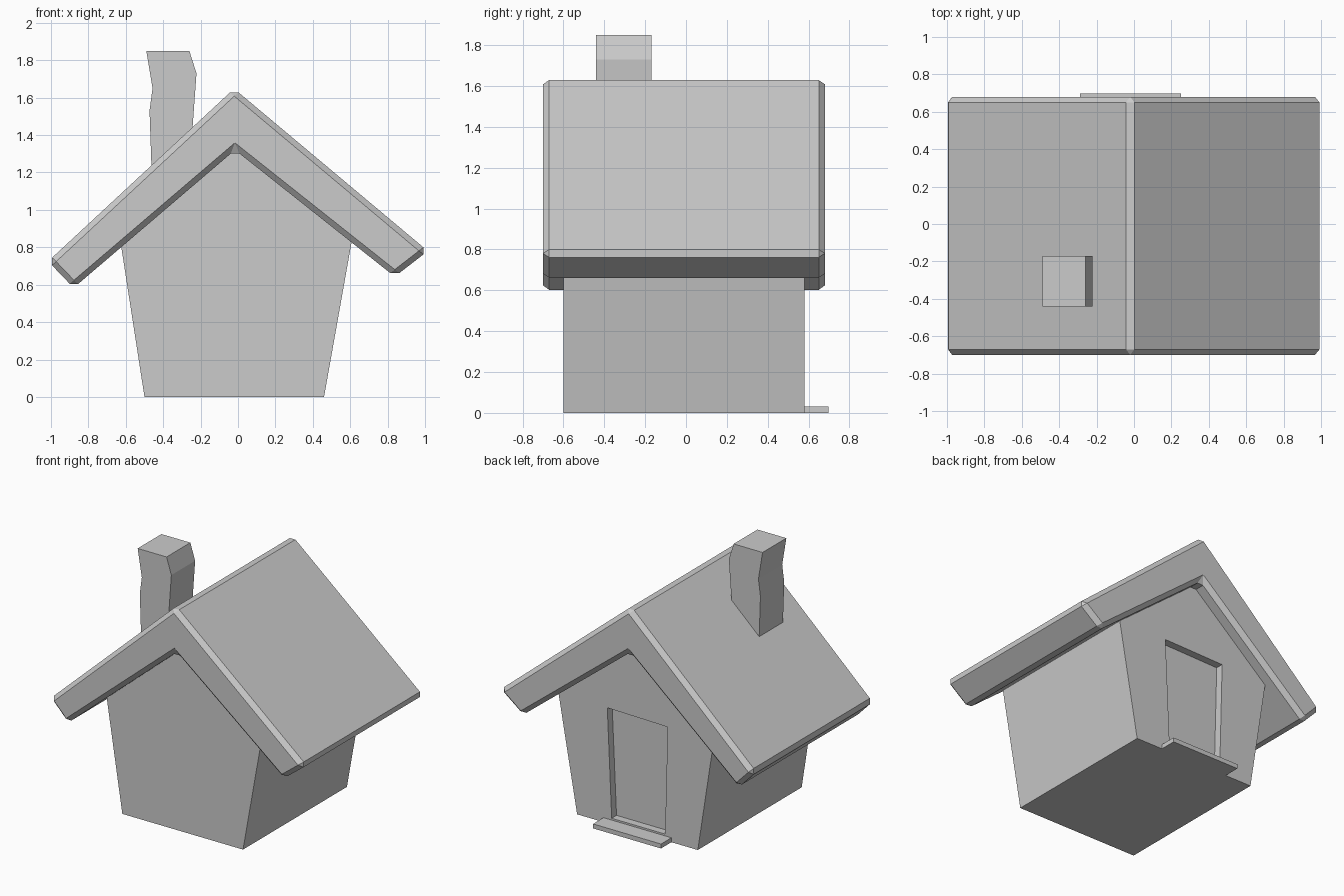
import bpy
import bmesh

cube = bpy.data.objects.get("Cube")
if cube:
    bpy.data.objects.remove(cube, do_unlink=True)

grey = bpy.data.materials.new("plain grey")
grey.use_nodes = True
colour = (0.6, 0.6, 0.6, 1)
grey.diffuse_color = colour
grey.node_tree.nodes["Principled BSDF"].inputs["Base Color"].default_value = colour


def prism(name, profile, y0, y1):
    """Extrude an (x, z) outline from y0 to y1."""
    bm = bmesh.new()
    face = bm.faces.new([bm.verts.new((x, y0, z)) for x, z in profile])
    grown = bmesh.ops.extrude_face_region(bm, geom=[face])["geom"]
    verts = [v for v in grown if isinstance(v, bmesh.types.BMVert)]
    bmesh.ops.translate(bm, vec=(0, y1 - y0, 0), verts=verts)
    bmesh.ops.recalc_face_normals(bm, faces=bm.faces)
    mesh = bpy.data.meshes.new(name)
    bm.to_mesh(mesh)
    bm.free()
    mesh.materials.append(grey)
    obj = bpy.data.objects.new(name, mesh)
    bpy.context.collection.objects.link(obj)
    return obj


# Walls flare outwards and end in a gable tucked into the roof
walls = prism("walls", [(-0.5, 0), (0.46, 0), (0.613, 0.86), (-0.02, 1.36), (-0.63, 0.84)],
              -0.6, 0.58)

# Tapered doorway recess in the back gable
cutter = prism("doorway_cutter", [(-0.24, 0.045), (0.185, 0.045), (0.22, 0.83), (-0.26, 0.82)],
               0.525, 0.7)
cutter.hide_render = True
cutter.hide_set(True)
cut = walls.modifiers.new("doorway", 'BOOLEAN')
cut.operation = 'DIFFERENCE'
cut.solver = 'EXACT'
cut.object = cutter
bpy.context.view_layer.objects.active = walls
bpy.ops.object.modifier_apply(modifier=cut.name)
bpy.data.objects.remove(cutter, do_unlink=True)

# Thick lopsided roof with chamfered edges
roof = prism("roof", [(-1.015, 0.725), (-0.879, 0.583), (-0.016, 1.32), (0.838, 0.643),
                      (1.015, 0.78), (-0.021, 1.648)], -0.7, 0.68)
bevel = roof.modifiers.new("chamfer", 'BEVEL')
bevel.width = 0.03
bevel.segments = 1
bevel.limit_method = 'ANGLE'

# Crooked chimney, rooted inside the roof
prism("chimney", [(-0.46, 1.08), (-0.25, 1.25), (-0.243, 1.44), (-0.222, 1.73), (-0.26, 1.85),
                  (-0.49, 1.85), (-0.457, 1.65), (-0.473, 1.53), (-0.463, 1.24)], -0.44, -0.17)

# Doorstep
prism("doorstep", [(-0.29, 0), (0.25, 0), (0.25, 0.032), (-0.29, 0.032)], 0.57, 0.698)
